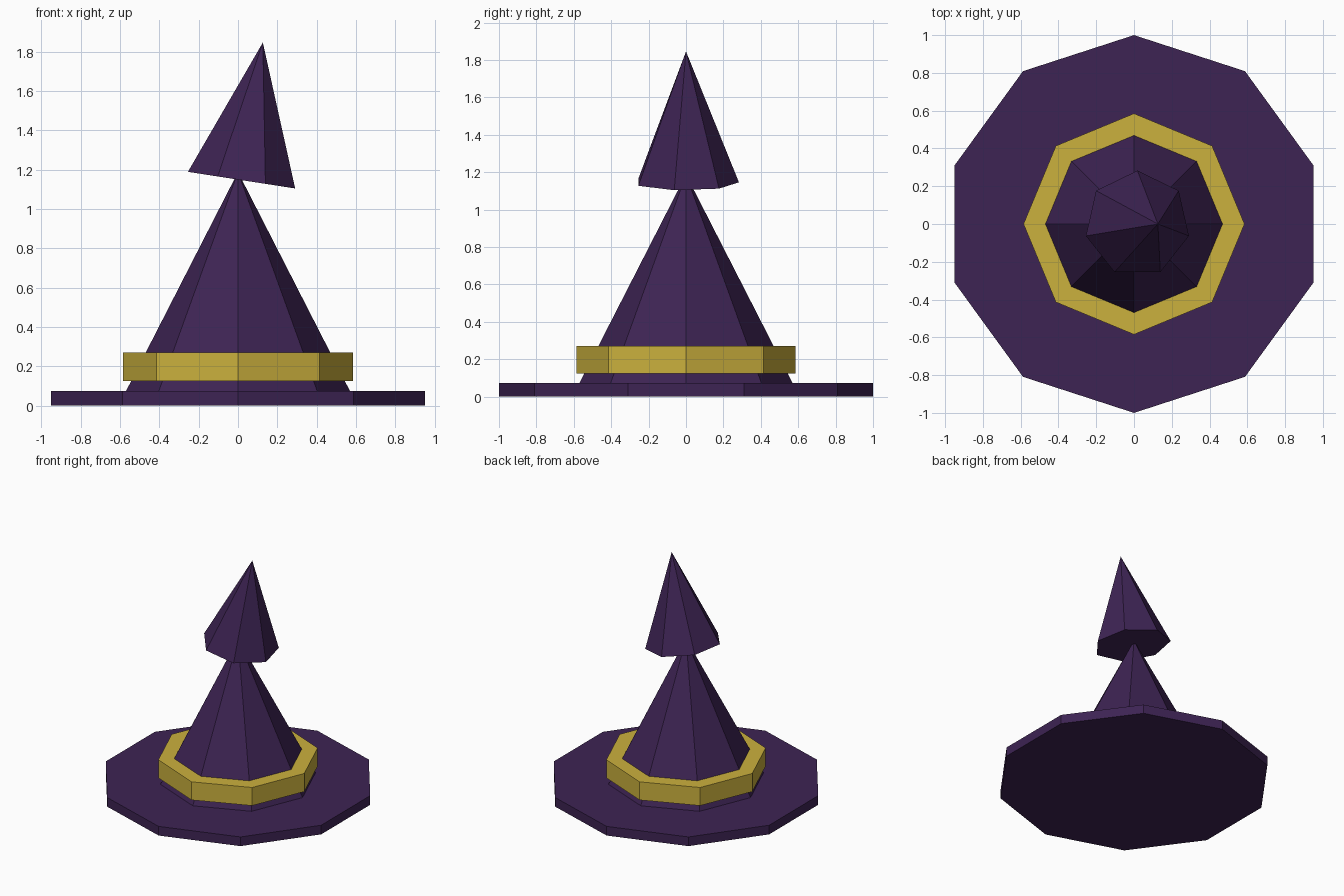
import bpy
import math
from mathutils import Vector

default_cube = bpy.data.objects.get("Cube")
if default_cube:
    bpy.data.objects.remove(default_cube, do_unlink=True)


def make_material(name, rgb):
    mat = bpy.data.materials.new(name)
    mat.use_nodes = True
    colour = (*rgb, 1.0)
    mat.diffuse_color = colour
    mat.node_tree.nodes["Principled BSDF"].inputs["Base Color"].default_value = colour
    return mat


def add_tapered(name, mat, sides, base, height, bottom_radius, top_radius, tilt=0.0):
    """Faceted solid standing on its base point, leaning towards +x by tilt."""
    axis = Vector((math.sin(tilt), 0, math.cos(tilt)))
    bpy.ops.mesh.primitive_cone_add(
        vertices=sides, radius1=bottom_radius, radius2=top_radius, depth=height,
        location=Vector(base) + axis * height / 2, rotation=(0, tilt, 0))
    obj = bpy.context.object
    obj.name = name
    obj.data.name = name
    obj.data.materials.append(mat)
    return obj


purple = make_material("dark purple cloth", (0.047, 0.017, 0.087))
gold = make_material("gold band", (0.6, 0.44, 0.047))

# Wide flat brim
add_tapered("brim", purple, 10, (0, 0, 0), 0.073, 1.0, 1.0)

# Lower crown, rising out of the brim
add_tapered("lower_crown", purple, 8, (0, 0, 0.037), 1.15, 0.588, 0)

# Band around the crown
add_tapered("hat_band", gold, 8, (0, 0, 0.125), 0.145, 0.585, 0.585)

# Leaning tip balanced on the crown
add_tapered("bent_tip", purple, 7, (0.018, 0, 1.146), 0.708, 0.283, 0, math.radians(8.8))
